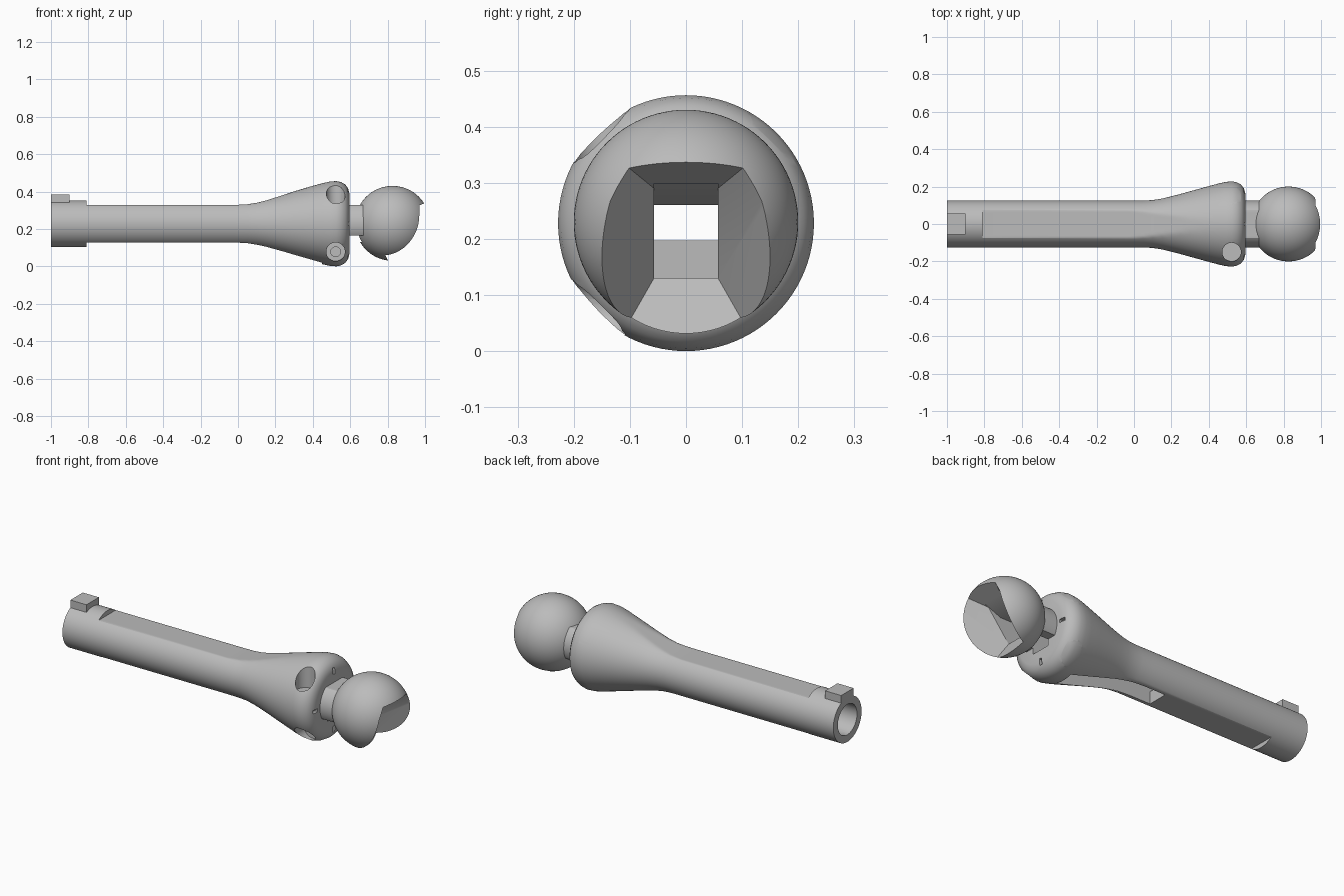
import bpy, bmesh, math
from mathutils import Matrix, Vector

cube = bpy.data.objects.get("Cube")
if cube:
    bpy.data.objects.remove(cube, do_unlink=True)

AXIS = 0.228          # height of the long axis
CHANNEL = 0.057       # half width of the inner channel
BALL_X = 0.826

grey = bpy.data.materials.new("plain grey")
grey.use_nodes = True
grey.diffuse_color = (0.5, 0.5, 0.5, 1)
grey.node_tree.nodes["Principled BSDF"].inputs["Base Color"].default_value = (0.5, 0.5, 0.5, 1)


def make(name, bm):
    bmesh.ops.recalc_face_normals(bm, faces=bm.faces)
    mesh = bpy.data.meshes.new(name)
    bm.to_mesh(mesh)
    bm.free()
    mesh.materials.append(grey)
    ob = bpy.data.objects.new(name, mesh)
    bpy.context.collection.objects.link(ob)
    return ob


def loft(name, stations, sides=96):
    """Rings along x: (x, radius, half height of the flats)."""
    bm = bmesh.new()
    rings = []
    for x, r, h in stations:
        ring = []
        for i in range(sides):
            a = 2 * math.pi * i / sides
            z = max(-h, min(h, r * math.sin(a)))
            ring.append(bm.verts.new((x, r * math.cos(a), AXIS + z)))
        rings.append(ring)
    for a, b in zip(rings, rings[1:]):
        for i in range(sides):
            j = (i + 1) % sides
            bm.faces.new((a[i], a[j], b[j], b[i]))
    bm.faces.new(rings[0])
    bm.faces.new(rings[-1])
    return make(name, bm)


def box(name, lo, hi):
    bm = bmesh.new()
    bmesh.ops.create_cube(bm, size=1)
    lo, hi = Vector(lo), Vector(hi)
    for v in bm.verts:
        v.co = (lo + hi) / 2 + v.co * (hi - lo)
    return make(name, bm)


def rod(name, start, end, r):
    start, end = Vector(start), Vector(end)
    d = end - start
    bm = bmesh.new()
    bmesh.ops.create_cone(bm, cap_ends=True, segments=40, radius1=r, radius2=r, depth=d.length)
    turn = d.to_track_quat('Z', 'Y').to_matrix().to_4x4()
    bm.transform(Matrix.Translation((start + end) / 2) @ turn)
    return make(name, bm)


def prism(name, outline, half):
    """Extrude an xz outline evenly to both sides of y = 0."""
    bm = bmesh.new()
    face = bm.faces.new([bm.verts.new((x, -half, z)) for x, z in outline])
    out = bmesh.ops.extrude_face_region(bm, geom=[face])
    for v in out["geom"]:
        if isinstance(v, bmesh.types.BMVert):
            v.co.y = half
    return make(name, bm)


def cut(ob, cutters):
    for c in cutters:
        c.hide_render = True
        mod = ob.modifiers.new("cut", 'BOOLEAN')
        mod.operation = 'DIFFERENCE'
        mod.solver = 'EXACT'
        mod.object = c
    bpy.context.view_layer.update()
    mesh = bpy.data.meshes.new_from_object(ob.evaluated_get(bpy.context.evaluated_depsgraph_get()))
    ob.modifiers.clear()
    ob.data = mesh


# Shaft: flats fade into a round flare with a rounded end
stations = [(-0.81, 0.125, 0.1), (-0.02, 0.125, 0.1)]
for x, r, h in [(0.05, 0.125, 0.104), (0.1, 0.128, 0.112), (0.15, 0.136, 0.124), (0.2, 0.148, 0.14),
                (0.25, 0.161, 0.156), (0.3, 0.175, 0.173)]:
    stations.append((x, r, h))
stations += [(x, r, r) for x, r in [(0.38, 0.197), (0.45, 0.216), (0.49, 0.225), (0.525, 0.228),
                                    (0.55, 0.223), (0.573, 0.21), (0.588, 0.19), (0.595, 0.165)]]
shaft = loft("shaft", stations)
collar = loft("collar", [(-1, 0.125, 0.125), (-0.81, 0.125, 0.125)])
neck = loft("neck", [(0.58, 0.125, 0.1), (0.69, 0.125, 0.1)])
tab = box("collar_tab", (-1, -0.055, 0.335), (-0.9, 0.055, 0.383))

# Ball head
bm = bmesh.new()
bmesh.ops.create_uvsphere(bm, u_segments=80, v_segments=48, radius=0.2)
bm.transform(Matrix.Translation((BALL_X, 0, AXIS + 0.002)))
ball = make("ball", bm)

# Channel through everything, open below along the flare
channel = prism("channel_cutter", [(0.9, 0.3), (0.8, 0.26), (-0.9, 0.26), (-0.9, 0.197), (-0.15, 0.197),
                                   (-0.15, -0.1), (0.45, -0.1), (0.45, 0.13), (0.8, 0.13)], CHANNEL)

# Tapered socket that opens forwards and downwards
bm = bmesh.new()
for side in (-1, 1):
    for k in (0, 4):
        y = side * (CHANNEL + 0.043 * k)
        bm.verts.new((0.878 + 0.088 * k, y, 0.29 + 0.035 * k))
        bm.verts.new((0.75 + 0.04 * k, y, 0.13 - 0.075 * k))
bmesh.ops.convex_hull(bm, input=bm.verts)
socket = make("socket_cutter", bm)

# Bores and the cross pin hole
bore = rod("bore_cutter", (-1.1, 0, AXIS), (-0.76, 0, AXIS), 0.085)
pin_hole = rod("pin_cutter", (-0.95, 0, -0.1), (-0.95, 0, 0.5), 0.026)
neck_gap = box("neck_cutter", (0.5, -0.2, 0), (0.8, 0.2, 0.165))

# Four counterbored screw holes and four small slots around the flare
holes = []
for k in range(4):
    turn = Matrix.Translation((0, 0, AXIS)) @ Matrix.Rotation(k * math.pi / 2, 4, 'X')
    at = lambda x, y, z: turn @ Vector((x, y, z))
    holes.append(rod("screw_cutter", at(0.522, -0.15, 0.085), at(0.522, -0.15, 0.4), 0.05))
    holes.append(rod("screw_pilot_cutter", at(0.522, -0.15, 0.055), at(0.522, -0.15, 0.1), 0.026))
    slot = box("slot_cutter", (0.575, -0.009, 0.145), (0.62, 0.009, 0.18))
    slot.data.transform(turn)
    holes.append(slot)

cut(shaft, [channel, bore] + holes)
cut(collar, [bore, pin_hole])
cut(tab, [pin_hole])
cut(neck, [channel, neck_gap])
cut(ball, [channel, socket])

for helper in [channel, socket, bore, pin_hole, neck_gap] + holes:
    bpy.data.objects.remove(helper, do_unlink=True)

for ob in bpy.context.view_layer.objects:
    ob.select_set(False)
for ob in (shaft, collar, neck, ball, tab):
    ob.select_set(True)
bpy.context.view_layer.objects.active = shaft
bpy.ops.object.shade_smooth_by_angle(angle=math.radians(25))
